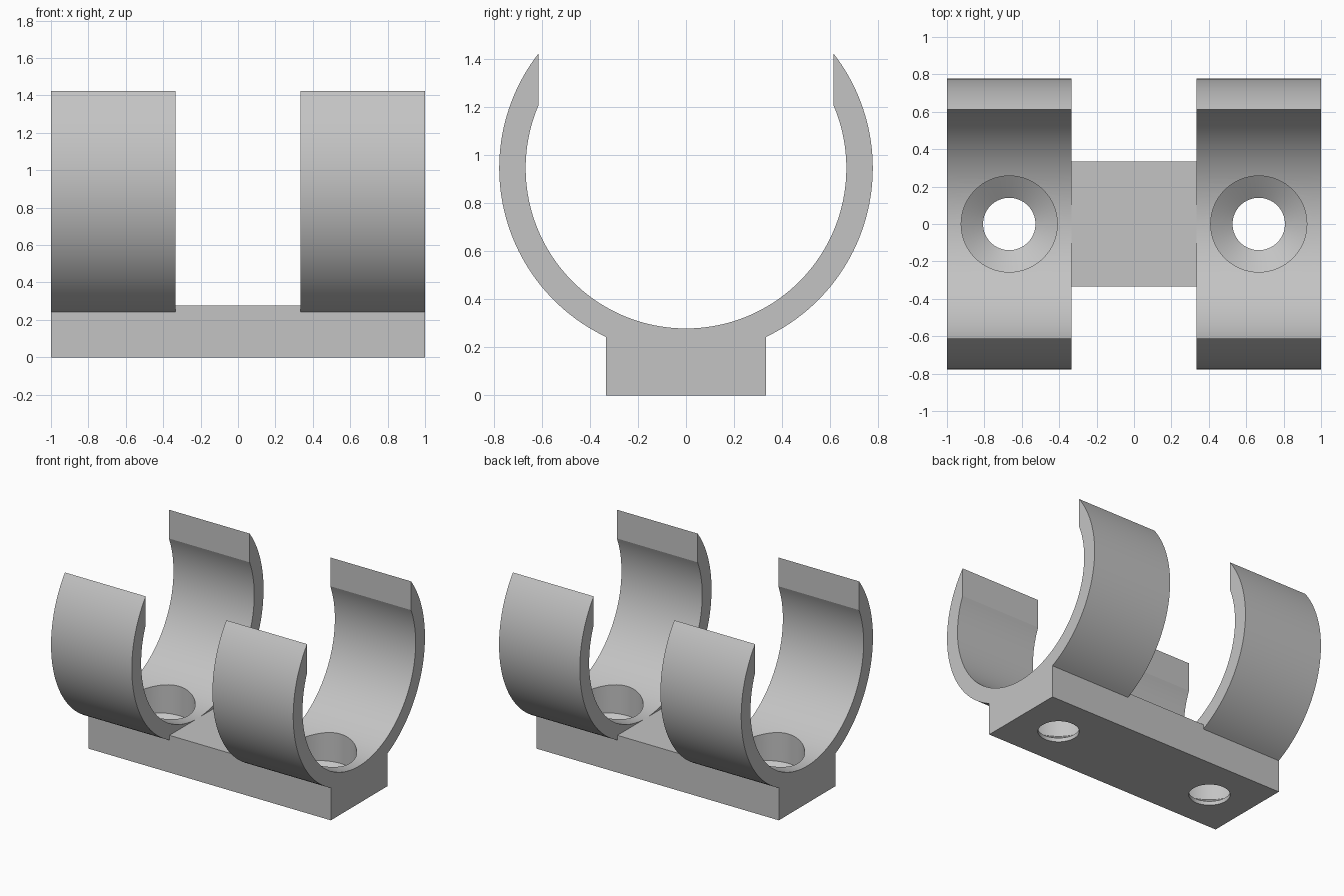
import bpy, bmesh, math

if "Cube" in bpy.data.objects:
    bpy.data.objects.remove(bpy.data.objects["Cube"])

R_OUT, R_IN, ZC = 0.777, 0.667, 0.945   # ring radii and axis height
GAP, HALF, TOP = 0.613, 0.333, 0.278    # mouth half width, base half width, base top
STEPS = 48

grey = bpy.data.materials.new("grey_plastic")
grey.diffuse_color = (0.55, 0.55, 0.55, 1)
grey.use_nodes = True
grey.node_tree.nodes["Principled BSDF"].inputs["Base Color"].default_value = grey.diffuse_color


def finish(name, bm):
    bmesh.ops.recalc_face_normals(bm, faces=bm.faces)
    mesh = bpy.data.meshes.new(name)
    bm.to_mesh(mesh)
    bm.free()
    mesh.materials.append(grey)
    obj = bpy.data.objects.new(name, mesh)
    bpy.context.collection.objects.link(obj)
    return obj


def extrude_profile(name, pts, x0, x1):
    """Extrude a (y, z) outline along x."""
    bm = bmesh.new()
    face = bm.faces.new([bm.verts.new((x0, y, z)) for y, z in pts])
    res = bmesh.ops.extrude_face_region(bm, geom=[face])
    verts = [v for v in res["geom"] if isinstance(v, bmesh.types.BMVert)]
    bmesh.ops.translate(bm, verts=verts, vec=(x1 - x0, 0, 0))
    return finish(name, bm)


def lathe(name, x, rings, n=64):
    """Closed solid from (radius, z) rings around a vertical axis."""
    bm = bmesh.new()
    loops = [[bm.verts.new((x + r * math.cos(2 * math.pi * i / n),
                            r * math.sin(2 * math.pi * i / n), z)) for i in range(n)]
             for r, z in rings]
    for a, b in zip(loops, loops[1:]):
        for i in range(n):
            j = (i + 1) % n
            bm.faces.new((a[i], a[j], b[j], b[i]))
    bm.faces.new(loops[0])
    bm.faces.new(loops[-1])
    return finish(name, bm)


def boolean(obj, other, operation):
    mod = obj.modifiers.new(operation.lower(), "BOOLEAN")
    mod.operation, mod.object, mod.solver = operation, other, "EXACT"
    bpy.context.view_layer.objects.active = obj
    bpy.ops.object.modifier_apply(modifier=mod.name)
    bpy.data.objects.remove(other)


def arc(r, a0, a1):
    """Points on the ring, angle measured from straight down."""
    angles = [a0 + (a1 - a0) * i / STEPS for i in range(STEPS + 1)]
    return [(r * math.sin(a), ZC - r * math.cos(a)) for a in angles]


# Clip outline: foot, outer arcs, vertical mouth faces and inner arc
foot = math.asin(HALF / R_OUT)
lip_out = math.pi - math.asin(GAP / R_OUT)
lip_in = math.pi - math.asin(GAP / R_IN)
right = arc(R_OUT, foot, lip_out)
inner = arc(R_IN, lip_in, 0) + arc(R_IN, 0, -lip_in)[1:]
left = arc(R_OUT, -lip_out, -foot)
outline = [(-HALF, 0), (HALF, 0)] + right + inner + left

# Base joining the two clips
holder = extrude_profile("pipe_clip_holder",
                         [(-HALF, 0), (HALF, 0), (HALF, TOP), (-HALF, TOP)], -HALF, HALF)
for s in (-1, 1):
    boolean(holder, extrude_profile("clip", outline, s * HALF, s), "UNION")

# Countersunk screw holes
for s in (-1, 1):
    screw = lathe("screw_cutter", s * 0.667,
                  [(0.14, -0.1), (0.14, 0.03), (0.257, 0.11), (0.257, 0.6)])
    boolean(holder, screw, "DIFFERENCE")

bpy.ops.object.select_all(action="DESELECT")
holder.select_set(True)
bpy.context.view_layer.objects.active = holder
bpy.ops.object.shade_smooth_by_angle(angle=math.radians(15))
